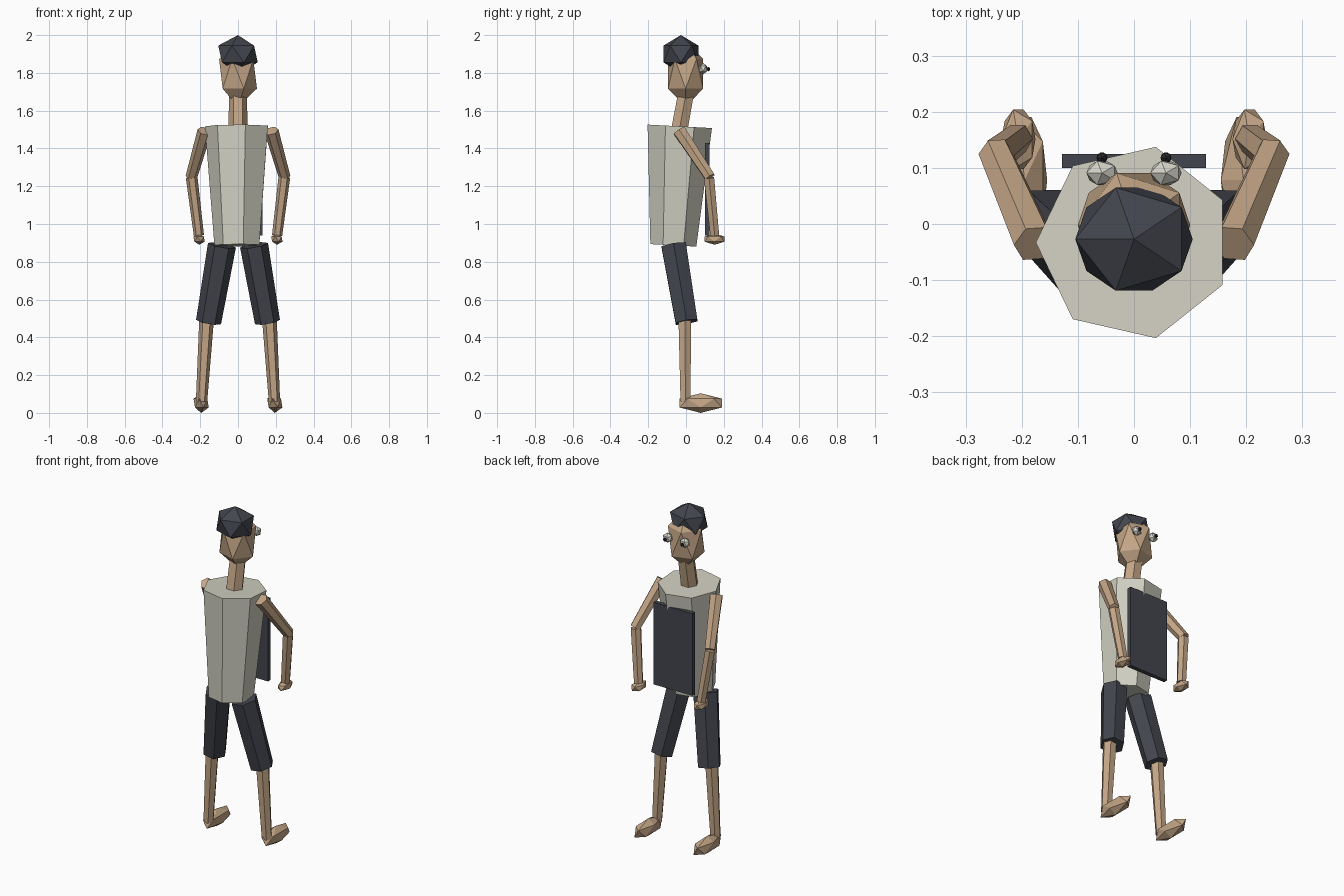
import bpy, bmesh
from math import cos, sin, pi
from mathutils import Vector, Matrix

if "Cube" in bpy.data.objects:
    bpy.data.objects.remove(bpy.data.objects["Cube"])


def material(name, rgb):
    m = bpy.data.materials.new(name)
    m.diffuse_color = (*rgb, 1)
    m.use_nodes = True
    m.node_tree.nodes["Principled BSDF"].inputs["Base Color"].default_value = m.diffuse_color
    return m


SKIN = material("skin", (0.55, 0.38, 0.24))
CLOTH = material("pale_cloth", (0.64, 0.63, 0.54))
DARK = material("dark_slate", (0.055, 0.06, 0.075))
WHITE = material("eye_white", (0.66, 0.66, 0.58))
BLACK = material("pupil", (0.02, 0.02, 0.025))


def finish(name, bm, mat):
    bmesh.ops.recalc_face_normals(bm, faces=bm.faces)
    mesh = bpy.data.meshes.new(name)
    bm.to_mesh(mesh)
    bm.free()
    mesh.materials.append(mat)
    ob = bpy.data.objects.new(name, mesh)
    bpy.context.collection.objects.link(ob)
    return ob


def limb(name, a, b, ra, rb, mat, sides=6, start=0.0):
    """Tapered prism running from a to b, with end caps square to its axis."""
    a, b = Vector(a), Vector(b)
    axis = b - a
    if axis.z < 0:
        a, b, ra, rb, axis = b, a, rb, ra, -axis
    rot = Vector((0, 0, 1)).rotation_difference(axis)
    bm = bmesh.new()
    rings = []
    for c, r in ((a, ra), (b, rb)):
        angles = [start + 2 * pi * k / sides for k in range(sides)]
        rings.append([bm.verts.new(c + rot @ Vector((r * cos(t), r * sin(t), 0)))
                      for t in angles])
    for k in range(sides):
        j = (k + 1) % sides
        bm.faces.new((rings[0][k], rings[0][j], rings[1][j], rings[1][k]))
    for ring in rings:
        bm.faces.new(ring)
    return finish(name, bm, mat)


def gem(name, centre, size, mat):
    """Stretched 20-sided ball."""
    bm = bmesh.new()
    bmesh.ops.create_icosphere(bm, subdivisions=1, radius=1)
    bm.transform(Matrix.Translation(centre) @ Matrix.Diagonal((*size, 1))
                 @ Matrix.Rotation(pi, 4, 'Z'))
    return finish(name, bm, mat)


# torso and neck
limb("torso", (0, -0.067, 0.887), (0, -0.033, 1.517), 0.125, 0.175, CLOTH, 7, pi)
limb("neck", (0, -0.035, 1.50), (0, 0.0, 1.69), 0.05, 0.048, SKIN)

# head and hair
gem("head", (0, -0.002, 1.795), (0.112, 0.109, 0.175), SKIN)
gem("hair", (0, -0.027, 1.90), (0.117, 0.108, 0.10), DARK)

# flat board held against the chest
bm = bmesh.new()
bmesh.ops.create_cube(bm, size=1)
bm.transform(Matrix.Translation((0, 0.112, 1.185)) @ Matrix.Diagonal((0.257, 0.025, 0.49, 1)))
finish("board", bm, DARK)

# paired parts
for side, s in (("left", -1), ("right", 1)):
    # eyes
    gem(side + "_eye", (s * 0.057, 0.091, 1.822), (0.031, 0.025, 0.03), WHITE)
    gem(side + "_pupil", (s * 0.057, 0.118, 1.82), (0.011, 0.011, 0.012), BLACK)
    # arm and hand
    limb(side + "_upper_arm", (s * 0.177, -0.035, 1.493), (s * 0.247, 0.127, 1.248),
         0.038, 0.031, SKIN)
    limb(side + "_forearm", (s * 0.245, 0.122, 1.245), (s * 0.207, 0.152, 0.94),
         0.031, 0.027, SKIN)
    gem(side + "_hand", (s * 0.206, 0.151, 0.92), (0.034, 0.062, 0.03), SKIN)
    # leg and foot
    limb(side + "_shorts_leg", (s * 0.085, -0.065, 0.887), (s * 0.156, 0.003, 0.481),
         0.075, 0.067, DARK)
    limb(side + "_shin", (s * 0.166, -0.006, 0.50), (s * 0.193, -0.003, 0.06),
         0.039, 0.03, SKIN)
    gem(side + "_foot", (s * 0.195, 0.078, 0.052), (0.045, 0.132, 0.052), SKIN)
